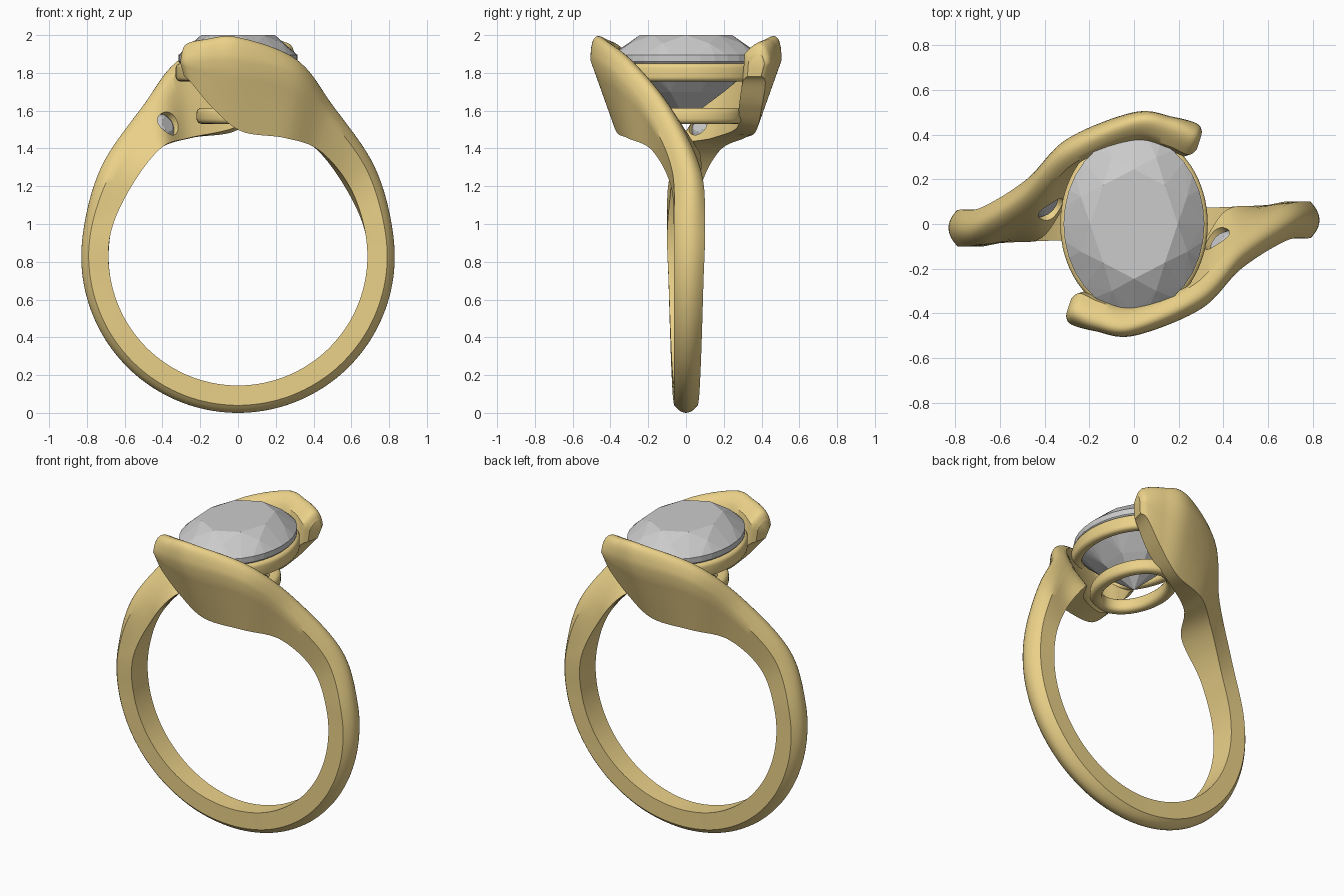
import bpy, bmesh, math
from mathutils import Vector as V

if "Cube" in bpy.data.objects:
    bpy.data.objects.remove(bpy.data.objects["Cube"])

gold = bpy.data.materials.new("gold")
gold.diffuse_color = (0.83, 0.64, 0.25, 1)
gold.use_nodes = True
gold.node_tree.nodes["Principled BSDF"].inputs["Base Color"].default_value = gold.diffuse_color


def make(name, bm, mat=None, smooth=None):
    bmesh.ops.recalc_face_normals(bm, faces=bm.faces[:])
    me = bpy.data.meshes.new(name)
    bm.to_mesh(me)
    bm.free()
    ob = bpy.data.objects.new(name, me)
    bpy.context.collection.objects.link(ob)
    if mat:
        me.materials.append(mat)
    if smooth:
        shade(ob, smooth)
    return ob


def shade(ob, angle):
    bpy.ops.object.select_all(action='DESELECT')
    ob.select_set(True)
    bpy.context.view_layer.objects.active = ob
    bpy.ops.object.shade_smooth_by_angle(angle=math.radians(angle))


def loft(rows, closed=False):
    """Skin equal-length closed loops; cap the ends unless closed."""
    bm = bmesh.new()
    vs = [[bm.verts.new(p) for p in r] for r in rows]
    n, m = len(vs), len(vs[0])
    for i in range(n if closed else n - 1):
        a, b = vs[i], vs[(i + 1) % n]
        for j in range(m):
            k = (j + 1) % m
            bm.faces.new((a[j], a[k], b[k], b[j]))
    if not closed:
        bm.faces.new(vs[0])
        bm.faces.new(vs[-1])
    return bm


# ---- Band: five guide points per station (lower front, upper front, crest, upper back, lower back)
def hoop(deg):
    a, f = math.radians(deg), deg / 100
    w, yc = 0.062 + 0.02 * f, 0.018 * f
    def pt(r, y):
        return V((r * math.sin(a), y, 0.83 - r * math.cos(a)))
    return [pt(0.685, yc - w), pt(0.79, yc - w), pt(0.83, yc),
            pt(0.79, yc + w), pt(0.685, yc + w)]


shoulder = [
    [(.59, -.08, 1.20), (.68, -.075, 1.29), (.72, .015, 1.31), (.67, .08, 1.28), (.57, .08, 1.19)],
    [(.43, -.18, 1.39), (.48, -.20, 1.57), (.50, -.13, 1.63), (.46, -.07, 1.60), (.41, .06, 1.40)],
    [(.25, -.31, 1.455), (.30, -.38, 1.79), (.31, -.33, 1.87), (.27, -.27, 1.85), (.26, -.14, 1.455)],
    [(.02, -.37, 1.49), (0, -.50, 1.86), (0, -.47, 1.985), (0, -.38, 1.93), (.02, -.27, 1.51)],
    [(-.13, -.40, 1.61), (-.17, -.48, 1.86), (-.17, -.45, 1.975), (-.15, -.35, 1.93), (-.12, -.28, 1.62)],
    [(-.25, -.42, 1.75), (-.28, -.45, 1.86), (-.27, -.40, 1.955), (-.24, -.31, 1.90), (-.22, -.30, 1.75)],
]
half = [hoop(d) for d in range(20, 101, 20)] + [[V(p) for p in s] for s in shoulder]
tip = half[-1]
mid = sum(tip, V()) / 5
half.append([mid + (p - mid) * 0.6 + V((-.035, .005, -.005)) for p in tip])


def turned(p):
    return V((-p[0], -p[1], p[2]))


stations = [[turned(p) for p in reversed(s)] for s in reversed(half)] + [hoop(0)] + half


def spline(p0, p1, p2, p3, t):
    return 0.5 * (2 * p1 + (p2 - p0) * t + (2 * p0 - 5 * p1 + 4 * p2 - p3) * t * t
                  + (3 * p1 - p0 - 3 * p2 + p3) * t ** 3)


def section(s):
    a, c, p, d, b = s
    h = 2 * p - (c + d) / 2
    pts = [a.lerp(c, t / 4) for t in range(4)]
    pts += [c * (1 - t) ** 2 + h * 2 * t * (1 - t) + d * t * t for t in [i / 10 for i in range(11)]]
    return pts + [d.lerp(b, t / 4) for t in range(1, 5)]


rows, last = [], len(stations) - 1
for i in range(last):
    q = [stations[max(0, min(last, i + k))] for k in (-1, 0, 1, 2)]
    for step in range(10):
        rows.append(section([spline(*[s[j] for s in q], step / 10) for j in range(5)]))
rows.append(section(stations[-1]))
band = make("band", loft(rows), gold)


# ---- Faceted stones
def stone(name, rx, ry, table, girdle_top, girdle_low, culet):
    bm = bmesh.new()
    crown = table - girdle_top
    def ring(n, f, z, off=0):
        for i in range(n):
            a = 2 * math.pi * (i + off) / n
            bm.verts.new((rx * f * math.cos(a), ry * f * math.sin(a), z))
    ring(8, .62, table)
    ring(8, .82, table - crown * .42, .5)
    ring(32, 1, girdle_top)
    ring(32, 1, girdle_low)
    ring(8, .55, girdle_low + (culet - girdle_low) * .52, .5)
    bm.verts.new((0, 0, culet))
    bmesh.ops.convex_hull(bm, input=bm.verts[:])
    return make(name, bm)


stone("centre_stone", .315, .395, 2.0, 1.895, 1.86, 1.55)

# ---- Recessed side stones set in the inner face of each shoulder
_, spot, normal, _ = band.closest_point_on_mesh(V((.36, -.06, 1.535)))
for k, label in enumerate(("right", "left")):
    loc, nor = (spot, normal) if k == 0 else (turned(spot), turned(normal))
    rot = nor.to_track_quat('Z', 'Y')
    bm = bmesh.new()
    bmesh.ops.create_cone(bm, cap_ends=True, segments=40, radius1=.066, radius2=.066, depth=.11)
    cutter = make("hole_cutter", bm)
    cutter.hide_render = True
    cutter.rotation_mode = 'QUATERNION'
    cutter.location, cutter.rotation_quaternion = loc, rot
    mod = band.modifiers.new("hole", 'BOOLEAN')
    mod.operation, mod.object, mod.solver = 'DIFFERENCE', cutter, 'EXACT'
    bpy.context.view_layer.update()
    bpy.context.view_layer.objects.active = band
    bpy.ops.object.modifier_apply(modifier=mod.name)
    bpy.data.objects.remove(cutter)
    gem = stone("side_stone_" + label, .067, .067, -.015, -.034, -.04, -.08)
    gem.rotation_mode = 'QUATERNION'
    gem.location, gem.rotation_quaternion = loc, rot
shade(band, 35)


# ---- Oval setting rings with rounded edges
def setting(name, rx, ry, thick, z0, z1):
    r = min(thick, z1 - z0) * .4
    prof = []
    for cx, cz, start in ((-r, z1 - r, 0), (r - thick, z1 - r, 90),
                          (r - thick, z0 + r, 180), (-r, z0 + r, 270)):
        for s in range(5):
            a = math.radians(start + s * 22.5)
            prof.append((cx + r * math.cos(a), cz + r * math.sin(a)))
    loops = []
    for i in range(72):
        a = 2 * math.pi * i / 72
        loops.append([((rx + u) * math.cos(a), (ry + u) * math.sin(a), z) for u, z in prof])
    make(name, loft(loops, True), gold, 40)


setting("upper_setting_ring", .33, .41, .06, 1.755, 1.85)
setting("lower_setting_ring", .22, .30, .07, 1.53, 1.615)
